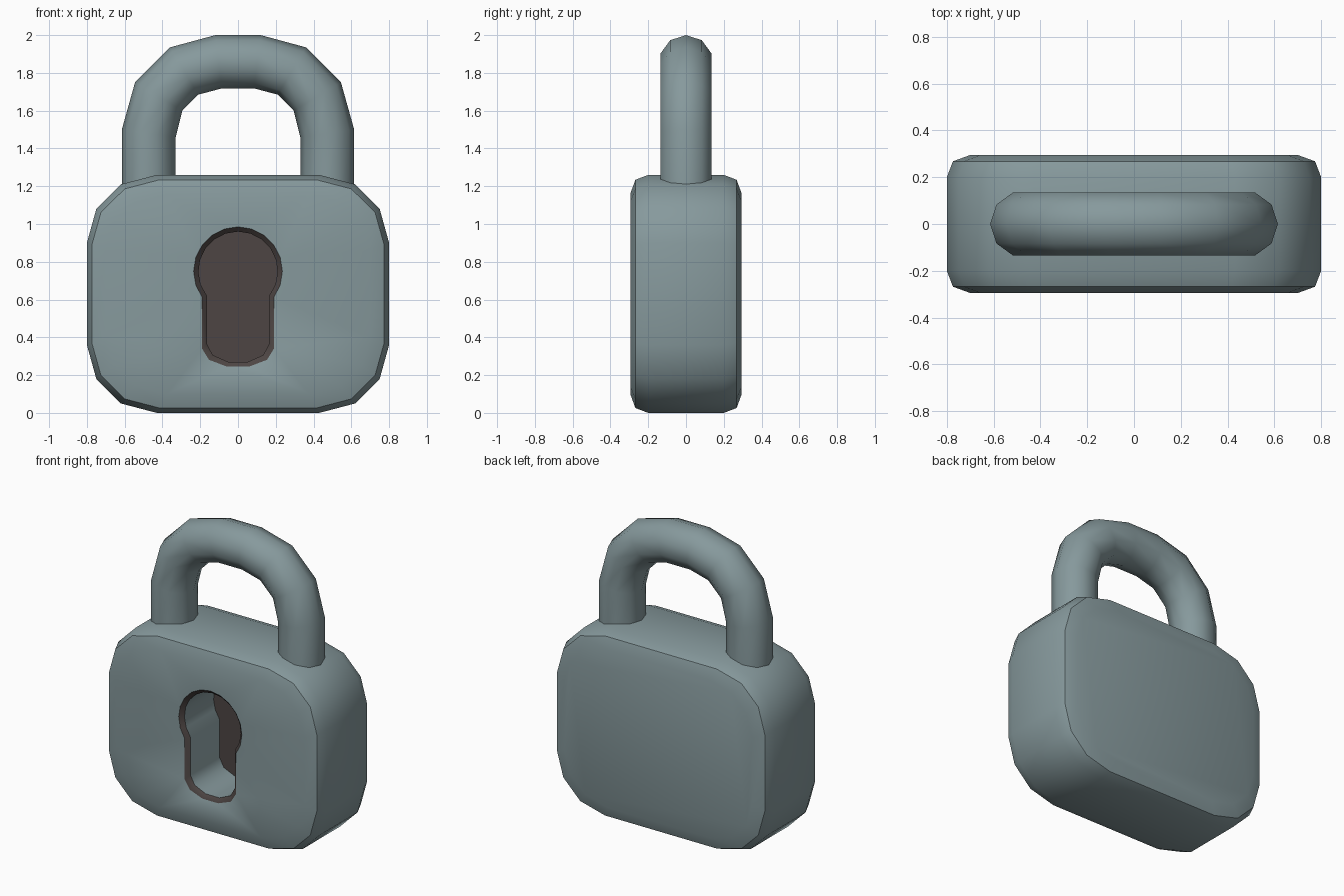
import bpy, bmesh, math

if "Cube" in bpy.data.objects:
    bpy.data.objects.remove(bpy.data.objects["Cube"])


def material(name, rgb):
    m = bpy.data.materials.new(name)
    m.diffuse_color = (*rgb, 1)
    m.use_nodes = True
    m.node_tree.nodes["Principled BSDF"].inputs["Base Color"].default_value = m.diffuse_color
    return m


steel = material("grey teal steel", (0.24, 0.32, 0.335))
dark = material("dark brown", (0.075, 0.06, 0.057))


def finish(bm, name, angle, mats):
    bmesh.ops.recalc_face_normals(bm, faces=bm.faces)
    me = bpy.data.meshes.new(name)
    bm.to_mesh(me)
    bm.free()
    ob = bpy.data.objects.new(name, me)
    bpy.context.collection.objects.link(ob)
    for m in mats:
        me.materials.append(m)
    bpy.ops.object.select_all(action='DESELECT')
    ob.select_set(True)
    bpy.context.view_layer.objects.active = ob
    bpy.ops.object.shade_smooth_by_angle(angle=math.radians(angle))
    return ob


def ring(bm, pts):
    return [bm.verts.new(p) for p in pts]


def bridge(bm, a, b, mat=0):
    n = len(a)
    for i in range(n):
        f = bm.faces.new((a[i], a[(i + 1) % n], b[(i + 1) % n], b[i]))
        f.material_index = mat


def loop_edges(bm, vs):
    out = []
    for i, v in enumerate(vs):
        w = vs[(i + 1) % len(vs)]
        out.append(bm.edges.get((v, w)) or bm.edges.new((v, w)))
    return out


def keyhole(r, w, bottom):
    """Round top with a slot below, as (x, z) points."""
    cz, n = 0.75, 14
    a0 = -math.acos(w / r)
    pts = []
    for i in range(n + 1):
        a = a0 + (math.pi - 2 * a0) * i / n
        pts.append((r * math.cos(a), cz + r * math.sin(a)))
    for i in range(6):
        a = math.pi + math.pi * i / 5
        pts.append((w * math.cos(a), bottom + 0.095 + 0.1 * math.sin(a)))
    return pts


# Body: rounded outline lofted through depth, edges softened front and back
quarter = [(0.80, 0.27), (0.75, 0.45), (0.62, 0.58), (0.43, 0.63)]
outline = (quarter + [(-x, z) for x, z in reversed(quarter)]
           + [(-x, -z) for x, z in quarter]
           + [(x, -z) for x, z in reversed(quarter)])
bm = bmesh.new()
rings = []
for y, d in [(-0.295, 0.1), (-0.268, 0.026), (-0.2, 0), (0.2, 0), (0.268, 0.026), (0.295, 0.1)]:
    sx, sz = 1 - d / 0.8, 1 - d / 0.63
    rings.append(ring(bm, [(x * sx, y, 0.63 + z * sz) for x, z in outline]))
for a, b in zip(rings, rings[1:]):
    bridge(bm, a, b)
bm.faces.new(rings[-1])

# Keyhole: dark chamfered rim, steel wall, dark floor
big, small = keyhole(0.235, 0.19, 0.245), keyhole(0.21, 0.165, 0.27)
mouth = ring(bm, [(x, -0.295, z) for x, z in big])
lip = ring(bm, [(x, -0.27, z) for x, z in small])
deep = ring(bm, [(x, 0.04, z) for x, z in small])
bridge(bm, mouth, lip, 1)
bridge(bm, lip, deep, 0)
floor = bm.faces.new(deep)
floor.material_index = 1
bmesh.ops.triangle_fill(bm, use_beauty=True, normal=(0, -1, 0),
                        edges=loop_edges(bm, rings[0]) + loop_edges(bm, mouth))
finish(bm, "lock_body", 42, [steel, dark])

# Shackle: ten-sided tube between an outer and an inner arc
half = [((0.615, 1.08), (0.33, 1.08)), ((0.615, 1.5), (0.33, 1.46)),
        ((0.545, 1.75), (0.295, 1.6)), ((0.36, 1.935), (0.21, 1.685)),
        ((0.12, 2.0), (0.085, 1.718))]
path = half + [((-a, b), (-c, d)) for (a, b), (c, d) in reversed(half)]
bm = bmesh.new()
rings = []
for (ox, oz), (ix, iz) in path:
    pts = []
    for i in range(10):
        a = math.tau * i / 10
        c = math.cos(a) / 2
        pts.append(((ox + ix) / 2 + c * (ox - ix), 0.142 * math.sin(a),
                    (oz + iz) / 2 + c * (oz - iz)))
    rings.append(ring(bm, pts))
for a, b in zip(rings, rings[1:]):
    bridge(bm, a, b)
bm.faces.new(rings[0])
bm.faces.new(rings[-1])
finish(bm, "shackle", 50, [steel])
